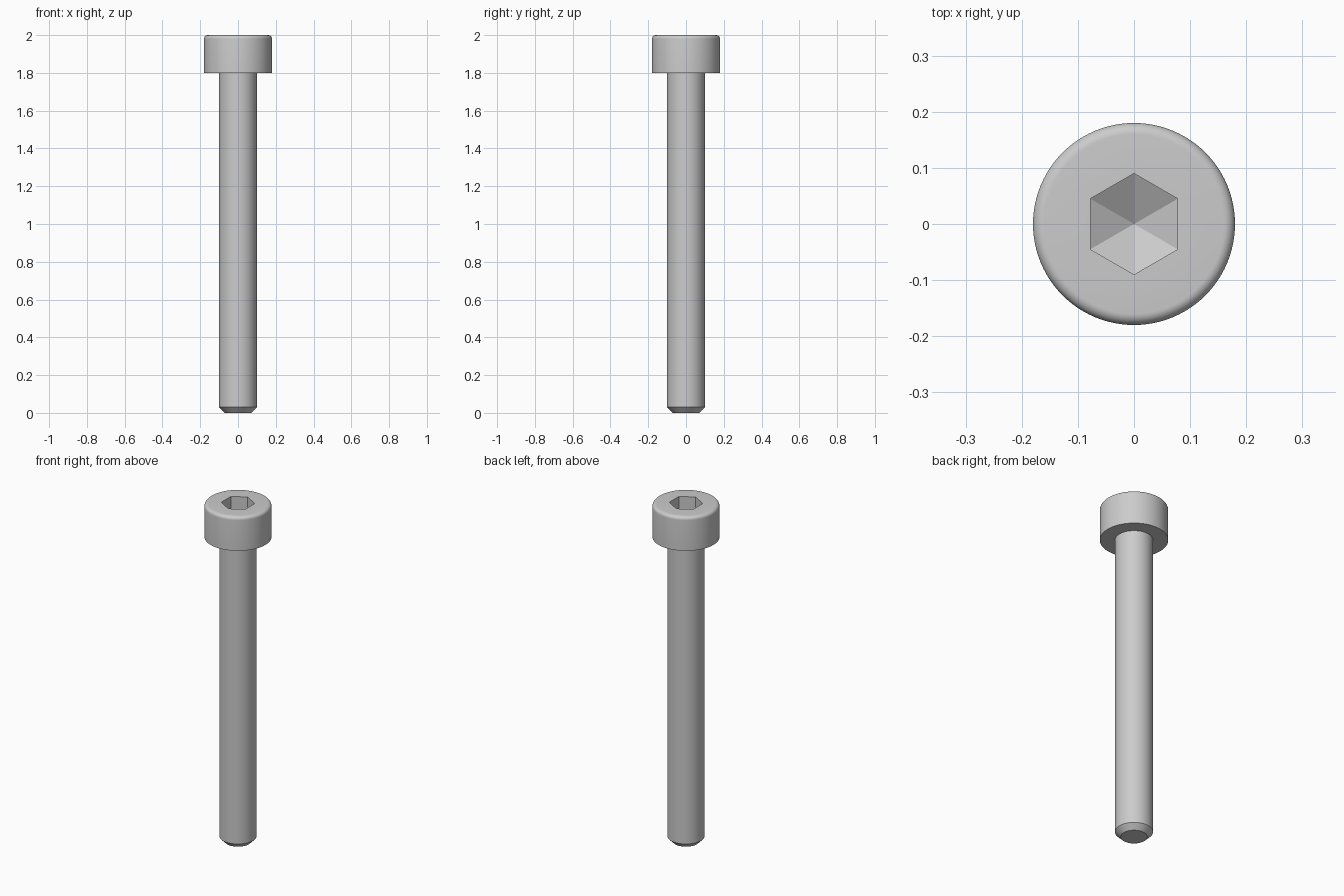
import bpy
import bmesh
from math import cos, sin, pi, radians

cube = bpy.data.objects.get("Cube")
if cube:
    bpy.data.objects.remove(cube, do_unlink=True)

SEGMENTS = 96
SHAFT_R, HEAD_R, SOCKET_R = 0.1, 0.18, 0.09
NECK_Z, TOP_Z = 1.8, 2.0
CHAMFER, FILLET = 0.03, 0.02
SOCKET_Z = 1.9
FLOOR_TIP_Z = SOCKET_Z - 0.05

steel = bpy.data.materials.new("light grey steel")
steel.use_nodes = True
steel.diffuse_color = (0.6, 0.6, 0.6, 1)
steel.node_tree.nodes["Principled BSDF"].inputs["Base Color"].default_value = steel.diffuse_color


def hex_scale(angle):
    """Radius factor that turns a circle into a hexagon with a corner at +y."""
    return cos(pi / 6) / cos((angle - pi / 6) % (pi / 3) - pi / 6)


def lathe(name, profile):
    """Revolve (radius, z, is_hexagon) points; radius 0 closes with a fan."""
    bm = bmesh.new()
    rings = []
    for radius, z, is_hex in profile:
        if radius == 0:
            rings.append([bm.verts.new((0, 0, z))] * SEGMENTS)
            continue
        ring = []
        for i in range(SEGMENTS):
            a = 2 * pi * i / SEGMENTS
            r = radius * (hex_scale(a) if is_hex else 1)
            ring.append(bm.verts.new((r * cos(a), r * sin(a), z)))
        rings.append(ring)
    for low, high in zip(rings, rings[1:]):
        for i in range(SEGMENTS):
            j = (i + 1) % SEGMENTS
            corners = dict.fromkeys((low[i], low[j], high[j], high[i]))
            bm.faces.new(list(corners))
    mesh = bpy.data.meshes.new(name)
    bm.to_mesh(mesh)
    bm.free()
    mesh.materials.append(steel)
    obj = bpy.data.objects.new(name, mesh)
    bpy.context.collection.objects.link(obj)
    bpy.ops.object.select_all(action="DESELECT")
    obj.select_set(True)
    bpy.context.view_layer.objects.active = obj
    bpy.ops.object.shade_smooth_by_angle(angle=radians(20))
    return obj


# Plain shaft with a chamfered tip
lathe("shaft", [
    (0, 0, False),
    (SHAFT_R - CHAMFER, 0, False),
    (SHAFT_R, CHAMFER, False),
    (SHAFT_R, NECK_Z, False),
])

# Cylindrical head: flat underside, rounded top rim, hexagonal socket
STEPS = 8
rim = [(HEAD_R - FILLET + FILLET * cos(k * pi / 2 / STEPS),
        TOP_Z - FILLET + FILLET * sin(k * pi / 2 / STEPS), False)
       for k in range(STEPS + 1)]
lathe("socket_head",
      [(SHAFT_R, NECK_Z, False), (HEAD_R, NECK_Z, False)]
      + rim
      + [(SOCKET_R, TOP_Z, True), (SOCKET_R, SOCKET_Z, True), (0, FLOOR_TIP_Z, False)])
